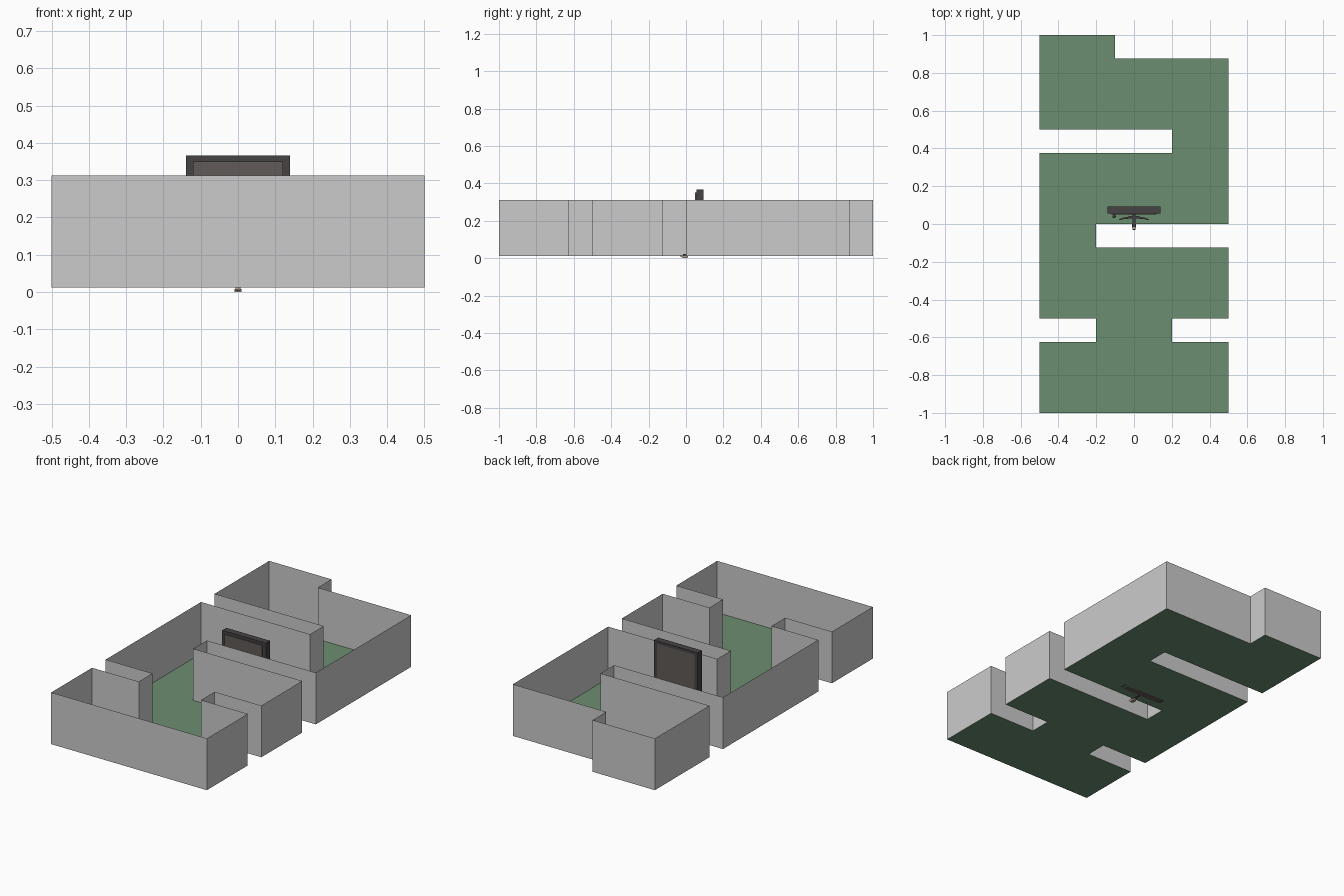
import bpy, bmesh, math
from mathutils import Matrix

if "Cube" in bpy.data.objects:
    bpy.data.objects.remove(bpy.data.objects["Cube"])


def material(name, r, g, b):
    m = bpy.data.materials.new(name)
    m.diffuse_color = (r, g, b, 1)
    m.use_nodes = True
    m.node_tree.nodes["Principled BSDF"].inputs["Base Color"].default_value = m.diffuse_color
    return m


GREEN = material("floor_green", 0.15, 0.27, 0.16)
DARK = material("frame_dark", 0.06, 0.055, 0.055)
BROWN = material("door_brown", 0.12, 0.105, 0.095)
TAN = material("handle_tan", 0.4, 0.34, 0.26)


def finish(bm, name, mat=None):
    me = bpy.data.meshes.new(name)
    bm.to_mesh(me)
    bm.free()
    ob = bpy.data.objects.new(name, me)
    bpy.context.collection.objects.link(ob)
    if mat:
        me.materials.append(mat)
    return ob


def box(name, lo, hi, mat=None, rot=None):
    bm = bmesh.new()
    size = [b - a for a, b in zip(lo, hi)]
    mid = [(a + b) / 2 for a, b in zip(lo, hi)]
    mtx = Matrix.Translation(mid) @ (rot or Matrix()) @ Matrix.Diagonal((*size, 1))
    bmesh.ops.create_cube(bm, size=1, matrix=mtx)
    return finish(bm, name, mat)


# Room outline, shared by the floor and the thin walls
outline = [(-.5, 1), (-.5, .5), (.2, .5), (.2, .375), (-.5, .375), (-.5, -.5),
           (-.2, -.5), (-.2, -.625), (-.5, -.625), (-.5, -1), (.5, -1),
           (.5, -.625), (.2, -.625), (.2, -.5), (.5, -.5), (.5, -.125),
           (-.2, -.125), (-.2, 0), (.5, 0), (.5, .875), (-.1, .875), (-.1, 1)]
FLOOR, TOP = 0.012, 0.312

bm = bmesh.new()
bm.faces.new([bm.verts.new((x, y, FLOOR)) for x, y in outline])
finish(bm, "floor", GREEN)

bm = bmesh.new()
low = [bm.verts.new((x, y, FLOOR)) for x, y in outline]
high = [bm.verts.new((x, y, TOP)) for x, y in outline]
for i in range(len(outline)):
    j = (i + 1) % len(outline)
    bm.faces.new((low[i], low[j], high[j], high[i]))
finish(bm, "walls")

# Door: posts and lintel around a panel that stands slightly forward
for side, s in (("left", -1), ("right", 1)):
    x0, x1 = sorted((s * .12, s * .14))
    box(f"door_post_{side}", (x0, .055, FLOOR), (x1, .093, .35), DARK)
box("door_lintel", (-.14, .055, .35), (.14, .093, .366), DARK)
box("door_panel", (-.12, .049, FLOOR), (.12, .093, .35), BROWN)

# Door knob on a short stem
bm = bmesh.new()
bmesh.ops.create_uvsphere(bm, u_segments=12, v_segments=8, radius=.009,
                          matrix=Matrix.Translation((-.105, .04, .17)))
bmesh.ops.create_cone(bm, cap_ends=True, segments=10, radius1=.004, radius2=.004, depth=.012,
                      matrix=Matrix.Translation((-.105, .046, .17)) @ Matrix.Rotation(math.pi / 2, 4, 'X'))
knob = finish(bm, "door_knob", DARK)
for p in knob.data.polygons:
    p.use_smooth = True

# Small crossbow on the floor: stock, grip, head and mirrored limbs
box("crossbow_stock", (-.008, -.015, .012), (.008, .05, .022), DARK)
box("crossbow_grip", (-.007, -.03, .003), (.007, .01, .014), TAN,
    Matrix.Rotation(math.radians(-8), 4, 'X'))
box("crossbow_foot", (-.01, -.02, 0), (.01, .005, .008), TAN)
box("crossbow_head", (-.03, .03, .014), (.03, .042, .024), DARK)
bm = bmesh.new()
path = [(0, .035, .006), (.03, .033, .005), (.06, .029, .004), (.08, .022, .002)]
rings = []
for x, y, w in path:
    rings.append([bm.verts.new((x, y + a * w, .019 + b * .003))
                  for a, b in ((-1, -1), (1, -1), (1, 1), (-1, 1))])
for a, b in zip(rings, rings[1:]):
    for i in range(4):
        j = (i + 1) % 4
        bm.faces.new((a[i], b[i], b[j], a[j]))
bm.faces.new(rings[-1])
bmesh.ops.recalc_face_normals(bm, faces=bm.faces)
limbs = finish(bm, "crossbow_limbs", DARK)
limbs.modifiers.new("mirror", 'MIRROR')
